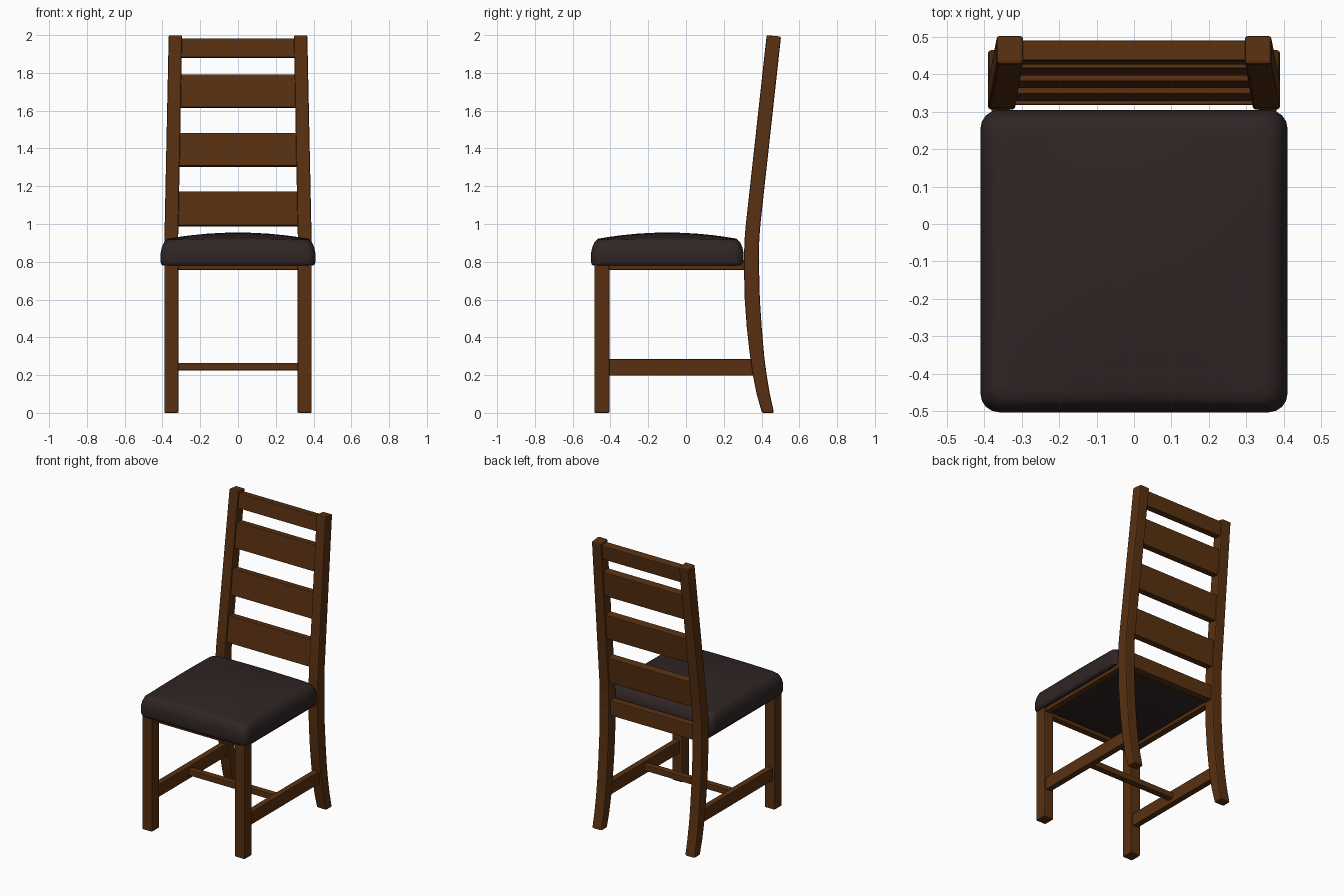
import bpy, bmesh, math
from mathutils import Matrix, Vector

if "Cube" in bpy.data.objects:
    bpy.data.objects.remove(bpy.data.objects["Cube"])


def material(name, rgb):
    m = bpy.data.materials.new(name)
    m.diffuse_color = (*rgb, 1)
    m.use_nodes = True
    m.node_tree.nodes["Principled BSDF"].inputs["Base Color"].default_value = m.diffuse_color
    return m


WOOD = material("brown wood", (0.098, 0.030, 0.0055))
LEATHER = material("dark leather", (0.029, 0.018, 0.018))


def finish(bm, name, mat, bevel=0.0, mirror=False):
    bmesh.ops.recalc_face_normals(bm, faces=bm.faces)
    me = bpy.data.meshes.new(name)
    bm.to_mesh(me)
    bm.free()
    me.materials.append(mat)
    ob = bpy.data.objects.new(name, me)
    bpy.context.collection.objects.link(ob)
    if bevel:
        mod = ob.modifiers.new("bevel", 'BEVEL')
        mod.width = bevel
        mod.segments = 2
        mod.limit_method = 'ANGLE'
        mod.angle_limit = math.radians(40)
    if mirror:
        ob.modifiers.new("mirror", 'MIRROR').use_mirror_merge = False
    return ob


def box(name, x, y, z, tilt=0.0, bevel=0.004, mirror=False):
    """Box from (min, max) ranges, tilted about its own x axis."""
    bm = bmesh.new()
    size = [b - a for a, b in (x, y, z)]
    mid = Vector([(a + b) / 2 for a, b in (x, y, z)])
    mat = Matrix.Translation(mid) @ Matrix.Rotation(tilt, 4, 'X') @ Matrix.Diagonal((*size, 1))
    bmesh.ops.create_cube(bm, size=1, matrix=mat)
    return finish(bm, name, WOOD, bevel, mirror)


def loft(bm, rings):
    """Skin closed rings of points; returns the vertex rings."""
    rows = [[bm.verts.new(p) for p in r] for r in rings]
    n = len(rows[0])
    for a, b in zip(rows, rows[1:]):
        for i in range(n):
            bm.faces.new((a[i], a[(i + 1) % n], b[(i + 1) % n], b[i]))
    return rows


# Curved back posts: (z, front y, back y, inner x, outer x)
post = [(0, .402, .466, .317, .39), (.1, .374, .444, .317, .39), (.2, .354, .427, .317, .39),
        (.3, .339, .414, .317, .39), (.45, .322, .401, .317, .39), (.6, .311, .391, .317, .39),
        (.8, .306, .386, .317, .39), (.92, .310, .388, .317, .39), (1.0, .317, .394, .315, .388),
        (2.0, .427, .503, .296, .367)]
rings = []
for z, f, b, xi, xo in post:
    zb = z - 0.008 if z == 2.0 else z          # top end is cut square to the lean
    rings.append([(xi, f, z), (xo, f, z), (xo, b, zb), (xi, b, zb)])
bm = bmesh.new()
rows = loft(bm, rings)
bm.faces.new(rows[0])
bm.faces.new(rows[-1])
finish(bm, "back_post", WOOD, 0.008, True)

# Ladder slats following the lean of the posts
lean = 0.11
for i, (z0, z1) in enumerate([(.99, 1.17), (1.305, 1.48), (1.615, 1.79), (1.88, 1.98)]):
    zc = (z0 + z1) / 2
    yc = 0.3555 + lean * (zc - 1.0)
    hx = 0.345 - 0.02 * (zc - 1.0)
    box(f"back_slat_{i + 1}", (-hx, hx), (yc - .027, yc + .027), (z0, z1), -math.atan(lean))

# Front legs, stretchers and seat rails
box("front_leg", (.315, .39), (-.485, -.405), (0, .80), bevel=0.006, mirror=True)
box("side_stretcher", (.332, .374), (-.42, .365), (.198, .285), mirror=True)
box("cross_stretcher", (-.345, .345), (-.065, -.02), (.225, .265))
box("side_rail", (.335, .38), (-.42, .33), (.757, .81), mirror=True)
box("front_rail", (-.33, .33), (-.475, -.43), (.757, .81))
box("back_rail", (-.33, .33), (.318, .370), (.757, .86))

# Padded seat: rounded rectangle rings rising into a soft dome
HX, HY, CY, R = 0.41, 0.404, -0.099, 0.05
outline = []
for k in range(4):
    sx, sy = [(1, 1), (-1, 1), (-1, -1), (1, -1)][k]
    for j in range(5):
        a = math.pi / 2 * (k + j / 4)
        outline.append((sx * (HX - R) + R * math.cos(a), sy * (HY - R) + R * math.sin(a)))
    ex, ey = outline[-1]                        # subdivide the straight side that follows
    nx, ny = [(-1, 1), (-1, -1), (1, -1), (1, 1)][k]
    tx, ty = (-ex, ey) if k % 2 == 0 else (ex, -ey)
    for j in range(1, 8):
        outline.append((ex + (tx - ex) * j / 8, ey + (ty - ey) * j / 8))


def dome(x, y):
    return 0.915 + 0.04 * (1 - (x / HX) ** 2) * (1 - (y / HY) ** 2)


rings = [[(x * s, CY + y * s, z) for x, y in outline] for s, z in
         [(.965, .78), (.988, .784), (1, .80), (1, .845), (.985, .875), (.957, .902)]]
for s in (.91, .85, .75, .6, .4, .2):
    rings.append([(x * s, CY + y * s, dome(x * s, y * s)) for x, y in outline])
bm = bmesh.new()
rows = loft(bm, rings)
bm.faces.new(rows[0])
top = bm.verts.new((0, CY, dome(0, 0)))
for i, v in enumerate(rows[-1]):
    bm.faces.new((v, rows[-1][(i + 1) % len(outline)], top))
seat = finish(bm, "seat_cushion", LEATHER)
bpy.context.view_layer.objects.active = seat
seat.select_set(True)
bpy.ops.object.shade_smooth_by_angle(angle=math.radians(50))
